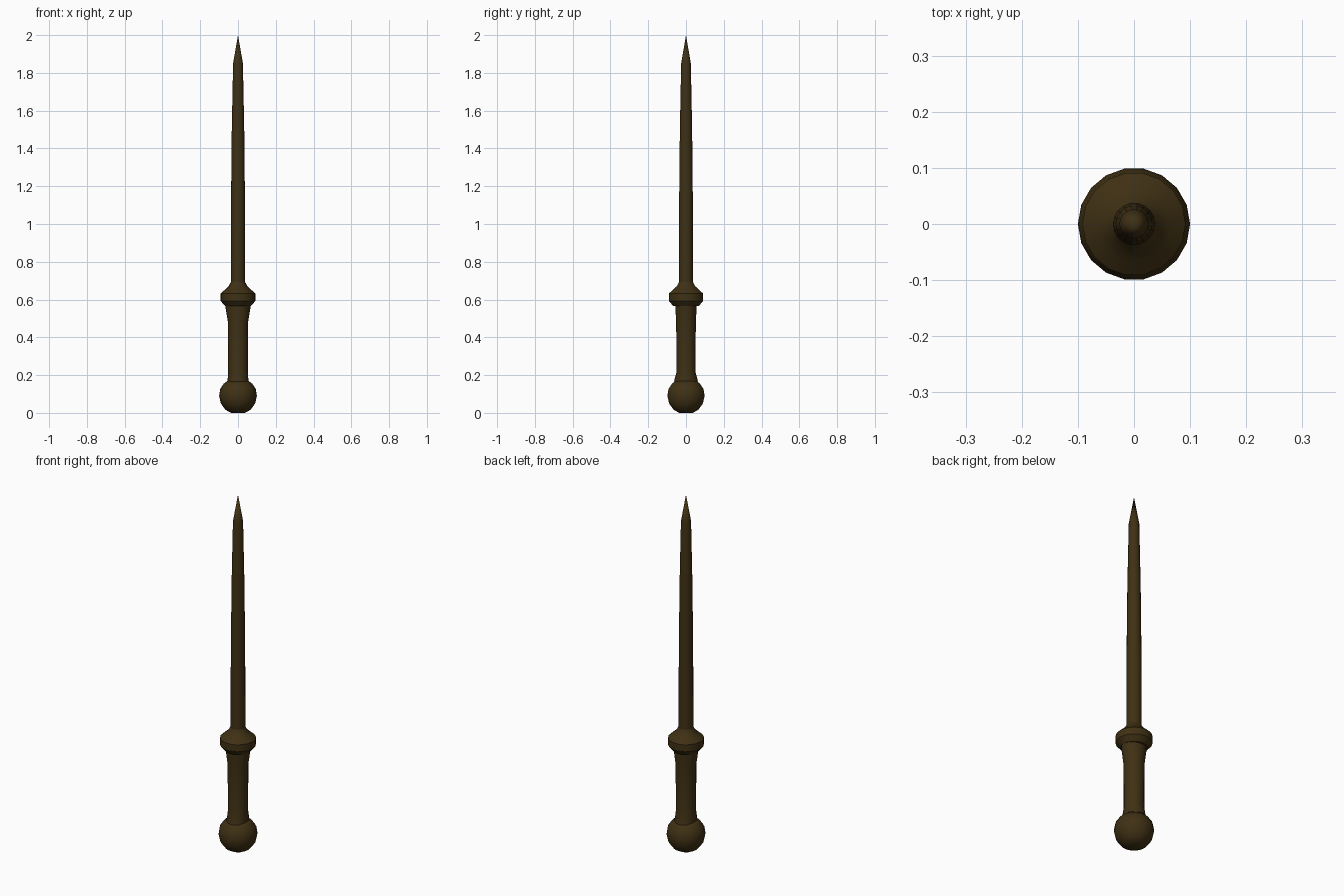
import bpy, bmesh
from math import cos, sin, tau, radians

if "Cube" in bpy.data.objects:
    bpy.data.objects.remove(bpy.data.objects["Cube"])

wood = bpy.data.materials.new("dark_wood")
wood.diffuse_color = (0.05, 0.03, 0.007, 1)
wood.use_nodes = True
wood.node_tree.nodes["Principled BSDF"].inputs["Base Color"].default_value = wood.diffuse_color


def lathe(name, rings, sides=18):
    """Closed turned part from rings of (radius x, radius y, z)."""
    bm = bmesh.new()
    loops = []
    for rx, ry, z in rings:
        if rx == 0:
            loops.append([bm.verts.new((0, 0, z))] * sides)
        else:
            loops.append([bm.verts.new((rx * cos(tau * i / sides), ry * sin(tau * i / sides), z))
                          for i in range(sides)])
    for a, b in zip(loops, loops[1:]):
        for i in range(sides):
            j = (i + 1) % sides
            quad = [a[i], a[j], b[j], b[i]]
            bm.faces.new(list(dict.fromkeys(quad)))
    if rings[0][0]:
        bm.faces.new(loops[0][::-1])
    if rings[-1][0]:
        bm.faces.new(loops[-1])
    bmesh.ops.recalc_face_normals(bm, faces=bm.faces)
    me = bpy.data.meshes.new(name)
    bm.to_mesh(me)
    bm.free()
    me.materials.append(wood)
    ob = bpy.data.objects.new(name, me)
    bpy.context.collection.objects.link(ob)
    bpy.ops.object.select_all(action='DESELECT')
    bpy.context.view_layer.objects.active = ob
    ob.select_set(True)
    bpy.ops.object.shade_smooth_by_angle(angle=radians(40))
    return ob


def round_rings(profile):
    return [(r, r, z) for r, z in profile]


# Ball pommel
lathe("pommel", round_rings([(0.036, 0), (0.066, 0.016), (0.091, 0.05), (0.1, 0.09),
                             (0.094, 0.127), (0.075, 0.155), (0.055, 0.17)]))

# Grip: flares sideways under the guard, front to back above the pommel
lathe("grip", [(0.055, 0.065, 0.165), (0.053, 0.05, 0.22),
               (0.053, 0.053, 0.48), (0.069, 0.058, 0.575)])

# Collar guard
lathe("guard", round_rings([(0.068, 0.565), (0.092, 0.593), (0.092, 0.632),
                            (0.066, 0.655), (0.05, 0.67), (0.038, 0.692)]))

# Tapering spike blade with pointed tip
lathe("blade", round_rings([(0.038, 0.685), (0.037, 1.1), (0.033, 1.5),
                            (0.026, 1.85), (0, 2.0)]))
